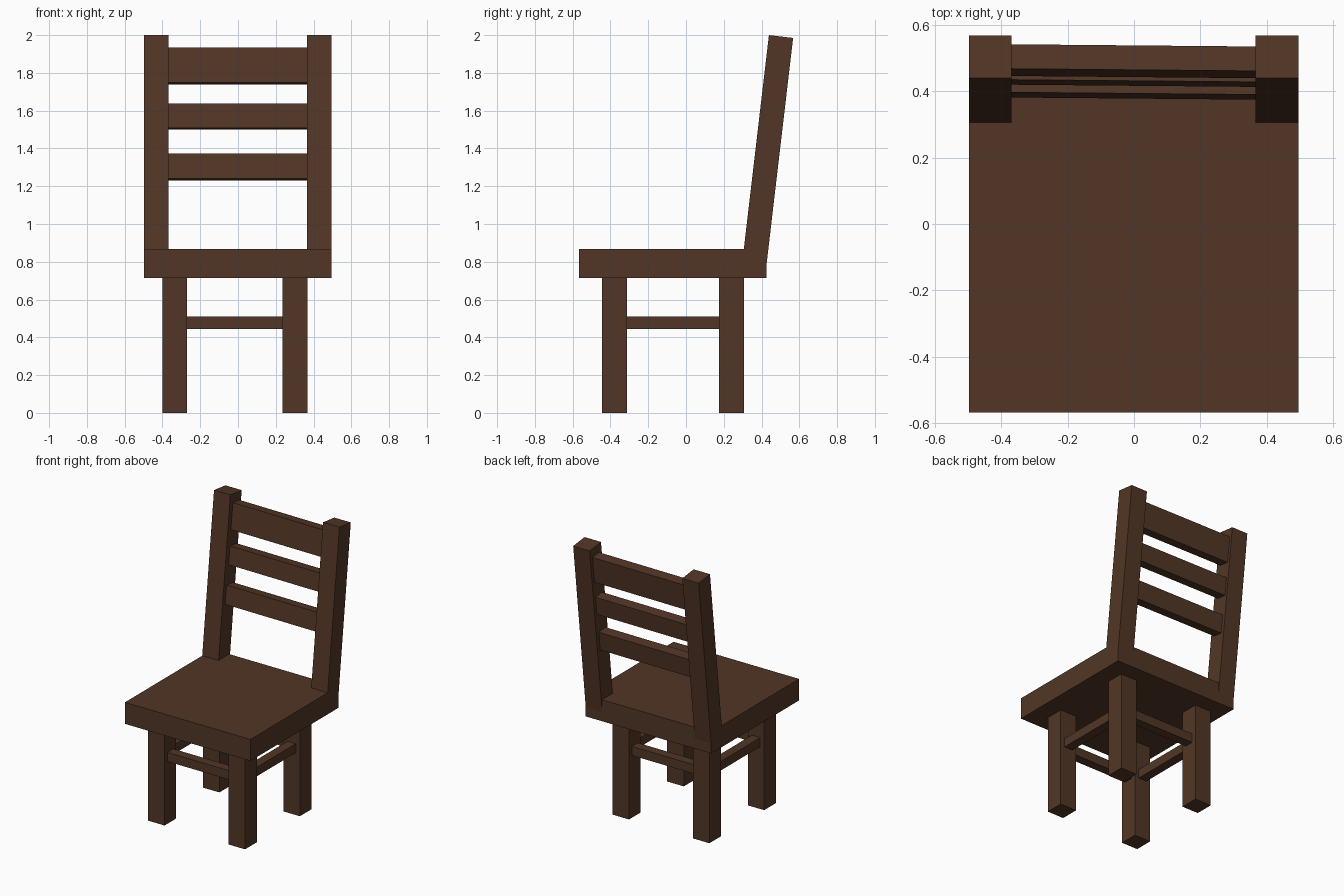
import bpy, math
from mathutils import Matrix, Vector

if "Cube" in bpy.data.objects:
    bpy.data.objects.remove(bpy.data.objects["Cube"])

wood = bpy.data.materials.new("dark brown wood")
wood.diffuse_color = (0.085, 0.037, 0.019, 1)
wood.use_nodes = True
wood.node_tree.nodes["Principled BSDF"].inputs["Base Color"].default_value = wood.diffuse_color

LEAN = math.atan(0.1174)  # backward lean of the backrest


def box(name, x, y, z, matrix=Matrix()):
    """Box from (min, max) ranges, with its vertices moved by a matrix."""
    verts = [matrix @ Vector((a, b, c)) for a in x for b in y for c in z]
    faces = [(0, 1, 3, 2), (4, 6, 7, 5), (0, 4, 5, 1),
             (2, 3, 7, 6), (0, 2, 6, 4), (1, 5, 7, 3)]
    mesh = bpy.data.meshes.new(name)
    mesh.from_pydata(verts, [], faces)
    mesh.materials.append(wood)
    obj = bpy.data.objects.new(name, mesh)
    bpy.context.collection.objects.link(obj)
    return obj


# Seat
box("seat", (-0.497, 0.495), (-0.567, 0.426), (0.713, 0.867))

# Legs
sides = {"left": (-0.40, -0.27), "right": (0.236, 0.367)}
rows = {"front": (-0.444, -0.312), "back": (0.175, 0.307)}
for row, y in rows.items():
    for side, x in sides.items():
        box(f"{row}_{side}_leg", x, y, (0, 0.72))

# Stretchers between the legs, centred on them
H = 0.033
for row, y in rows.items():
    c = sum(y) / 2
    box(f"{row}_stretcher", (-0.29, 0.256), (c - H, c + H), (0.445, 0.51))
for side, x in sides.items():
    c = sum(x) / 2
    box(f"{side}_stretcher", (c - H, c + H), (-0.33, 0.195), (0.445, 0.51))

# Leaning back posts, hung from their top front edge
top = Matrix.Translation((0, 0.439, 2.0)) @ Matrix.Rotation(-LEAN, 4, "X")
for side, x in {"left": (-0.497, -0.368), "right": (0.365, 0.495)}.items():
    box(f"{side}_back_post", x, (0, 0.129), (-1.24, 0), top)

# Backrest slats, leaning with the posts and turned very slightly
for name, y, z, height in (("top", 0.464, 1.934, 0.187),
                           ("middle", 0.431, 1.637, 0.129),
                           ("lower", 0.393, 1.372, 0.133)):
    place = (Matrix.Translation((0, y, z)) @ Matrix.Rotation(-0.009, 4, "Z")
             @ Matrix.Rotation(-LEAN, 4, "X"))
    box(f"{name}_slat", (-0.39, 0.39), (0, 0.074), (-height, 0), place)
